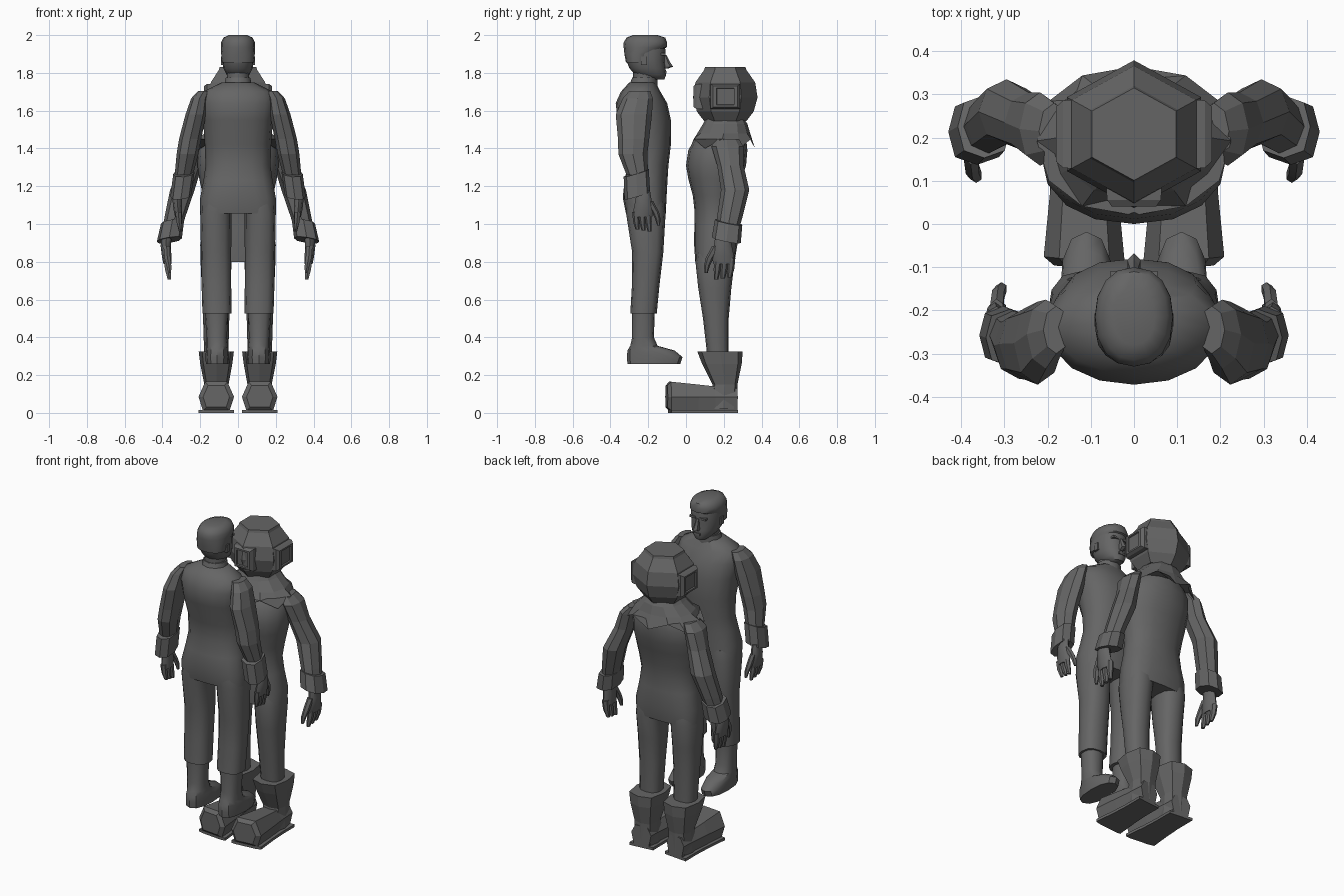
import bpy, bmesh, math

grey = bpy.data.materials.new("dark_grey")
grey.diffuse_color = (0.13, 0.13, 0.13, 1)


def finish(name, bm, smooth, mirror):
    bmesh.ops.recalc_face_normals(bm, faces=bm.faces)
    me = bpy.data.meshes.new(name)
    bm.to_mesh(me)
    bm.free()
    me.materials.append(grey)
    ob = bpy.data.objects.new(name, me)
    bpy.context.collection.objects.link(ob)
    if smooth:
        bpy.context.view_layer.objects.active = ob
        ob.select_set(True)
        bpy.ops.object.shade_smooth_by_angle(angle=math.radians(smooth))
        ob.select_set(False)
    if mirror:
        ob.modifiers.new("mirror", "MIRROR")
    return ob


def skin(name, sections, smooth=0, mirror=True):
    """Bridge matching point loops and cap both ends."""
    bm = bmesh.new()
    loops = [[bm.verts.new(p) for p in s] for s in sections]
    n = len(loops[0])
    for a, b in zip(loops, loops[1:]):
        for i in range(n):
            bm.faces.new((a[i], a[(i + 1) % n], b[(i + 1) % n], b[i]))
    bm.faces.new(loops[0])
    bm.faces.new(loops[-1])
    return finish(name, bm, smooth, mirror)


def loft(name, rings, n=8, smooth=0, mirror=True, power=2.0, tx=0.0, ty=0.0, zigzag=0.0):
    """Skin rings (x0, x1, y0, y1, z[, power]); tx/ty tilt each ring, zigzag offsets the last one."""
    sections = []
    for k, (x0, x1, y0, y1, z, *own) in enumerate(rings):
        p = own[0] if own else power
        loop = []
        for i in range(n):
            a = math.pi / 2 + 2 * math.pi * i / n
            c, s = (math.copysign(abs(f(a)) ** (2 / p), f(a)) if abs(f(a)) > 1e-6 else 0.0
                    for f in (math.cos, math.sin))
            dx, dy = c * (x1 - x0) / 2, s * (y1 - y0) / 2
            dz = zigzag * (1 if i % 2 else -1) if k == len(rings) - 1 else 0
            loop.append(((x0 + x1) / 2 + dx, (y0 + y1) / 2 + dy, z + dx * tx + dy * ty + dz))
        sections.append(loop)
    return skin(name, sections, smooth, mirror)


def centred(rows):
    return [(-w, w, *rest) for w, *rest in rows]


def block(name, c, s, mirror=False):
    bm = bmesh.new()
    bmesh.ops.create_cube(bm, size=1)
    for v in bm.verts:
        v.co = [c[i] + v.co[i] * s[i] for i in range(3)]
    return finish(name, bm, 0, mirror)


def hand(name, x, y, z, d, s):
    """Palm, three fingers and a thumb; d is the facing direction along y."""
    def ring(cx, cy, w, l, h):
        return (x + (cx - w) * s, x + (cx + w) * s, y + (d * cy - l) * s, y + (d * cy + l) * s, z + h * s)
    loft(name + "_palm", [ring(0, 0, .026, .036, .03), ring(.004, 0, .026, .046, -.03),
                          ring(0, 0, .024, .056, -.08), ring(-.004, -.006, .02, .054, -.12)], 8, 40)
    for i, c in enumerate((-.044, -.01, .024)):
        loft(f"{name}_finger_{i}", [ring(-.002, c, .019, .019, -.09), ring(-.006, c + .004, .017, .018, -.145),
                                    ring(-.014, c + .01, .01, .011, -.188 - .006 * i)], 6, 40)
    loft(name + "_thumb", [ring(0, .03, .018, .024, -.03), ring(-.004, .066, .017, .02, -.09),
                           ring(-.012, .08, .014, .015, -.13), ring(-.016, .084, .008, .008, -.165)], 6, 40)


# ---------- Bare-headed man, facing +y ----------
loft("man_torso", centred([
    (.2, -.318, -.107, 1.055, 3.2), (.2, -.335, -.103, 1.14, 2.6), (.183, -.325, -.098, 1.23, 2.3),
    (.172, -.31, -.093, 1.31, 2.2), (.176, -.32, -.08, 1.42, 2.2), (.185, -.362, -.08, 1.55, 2.3),
    (.2, -.372, -.10, 1.64, 2.1), (.185, -.345, -.135, 1.70, 2.1), (.085, -.30, -.16, 1.75)]), 16, 50, False)
loft("man_collar", centred([(.08, -.305, -.15, 1.72), (.068, -.285, -.15, 1.775)]), 10, 40, False)
loft("man_leg", [
    (.02, .188, -.315, -.115, 1.12), (.034, .2, -.317, -.108, 1.055), (.036, .196, -.285, -.12, .85),
    (.036, .193, -.286, -.14, .68), (.034, .188, -.295, -.155, .525)], 12, 40, True, 2.5)
loft("man_boot", [
    (.053, .175, -.285, -.165, .54), (.058, .167, -.285, -.17, .40), (.054, .167, -.295, -.15, .355),
    (.05, .17, -.31, -.06, .33), (.048, .172, -.313, -.018, .295), (.05, .17, -.31, -.03, .26)], 12, 40, True, 2.4)
loft("man_arm", [
    (.15, .21, -.30, -.19, 1.705), (.16, .248, -.335, -.175, 1.665), (.168, .278, -.372, -.18, 1.58),
    (.195, .312, -.36, -.195, 1.45), (.21, .325, -.358, -.205, 1.37), (.238, .335, -.315, -.2, 1.26)], 8, 0)
loft("man_cuff", [(.23, .343, -.33, -.197, 1.27), (.247, .358, -.325, -.19, 1.15)], 8, 0,
     power=2.6, tx=-.1, ty=.3)
hand("man_hand", .318, -.225, 1.15, 1, .95)

# Head with hair cap, face features and ears
loft("man_neck", centred([(.06, -.28, -.16, 1.74), (.058, -.28, -.15, 1.83)]), 12, 50, False)
loft("man_head", centred([
    (.035, -.20, -.115, 1.765), (.06, -.27, -.105, 1.79), (.078, -.30, -.108, 1.825),
    (.084, -.318, -.112, 1.87), (.085, -.322, -.108, 1.92), (.08, -.31, -.12, 1.965)]), 16, 50, False, 2.2)
loft("man_hair", centred([
    (.085, -.318, -.19, 1.855), (.089, -.326, -.17, 1.90), (.091, -.33, -.102, 1.935),
    (.09, -.33, -.10, 1.96), (.077, -.315, -.11, 1.987), (.048, -.28, -.15, 2.0)]), 16, 50, False, 2.2)
loft("man_nose", centred([(.009, -.13, -.103, 1.895), (.014, -.13, -.083, 1.855),
                          (.018, -.13, -.068, 1.833), (.012, -.13, -.098, 1.822)]), 6, 0, False)
block("man_brow", (.034, -.122, 1.898), (.04, .026, .012), True)
block("man_lips", (0, -.114, 1.803), (.04, .022, .012))
block("man_ear", (.085, -.222, 1.865), (.012, .03, .045), True)

# ---------- Diver, facing -y ----------
loft("diver_torso", centred([
    (.198, .049, .257, .80, 3.2), (.2, .043, .272, .89, 2.6), (.183, .044, .266, .99, 2.3),
    (.174, .045, .262, 1.07, 2.2), (.186, .036, .275, 1.15, 2.2), (.205, .012, .295, 1.24, 2.2),
    (.215, .0, .318, 1.31, 2.2), (.21, .012, .325, 1.39, 2.2), (.185, .04, .32, 1.44),
    (.12, .08, .31, 1.5)]), 16, 50, False)
loft("diver_leg", [
    (.02, .186, .06, .25, .87), (.034, .198, .05, .257, .80), (.04, .192, .065, .24, .66),
    (.046, .185, .09, .226, .5), (.052, .178, .115, .225, .28)], 12, 40, True, 2.5)
loft("diver_arm", [
    (.15, .22, .15, .28, 1.45), (.17, .265, .135, .305, 1.41), (.19, .30, .165, .305, 1.31),
    (.23, .36, .185, .335, 1.18), (.278, .388, .165, .30, 1.04), (.30, .40, .16, .28, .97)], 8, 0)
loft("diver_cuff", [(.285, .408, .153, .298, 1.01), (.297, .43, .137, .29, .915)], 8, 0,
     power=2.6, tx=-.15, ty=-.2)
hand("diver_hand", .378, .195, .915, -1, 1.05)

# Flared collar with a pointed hem
loft("diver_collar", centred([
    (.085, .11, .30, 1.57), (.12, .09, .325, 1.53), (.175, .06, .34, 1.48), (.225, .02, .365, 1.425)]),
    12, 0, False, 2.2, zigzag=.025)

# Weighted boots: shaft, foot and sole, widening towards the toe
loft("diver_boot_shaft", [
    (.022, .208, .06, .30, .325), (.03, .20, .085, .295, .26), (.05, .178, .14, .272, .15),
    (.05, .18, .12, .268, .02)], 8, 0, True, 3.2)
foot, sole = [], []
for y, w, zt in ((-.103, .07, .145), (-.085, .094, .165), (.06, .08, .15), (.15, .07, .14), (.268, .062, .13)):
    zm, zb = .085, .03 if y < -.1 else .012
    pts = [(-.75 * w, zb), (-w, zm), (-.62 * w, zt), (.62 * w, zt), (w, zm), (.75 * w, zb)]
    foot.append([(.115 + px, y + .1 * px, pz) for px, pz in pts])
    ws = max(w, .075) if y > -.1 else w - .01
    sole.append([(.115 + a * ws, max(y, -.09) + .1 * a * ws, z) for a, z in ((-1, 0), (-1, .016), (1, .016), (1, 0))])
skin("diver_boot_foot", foot)
skin("diver_boot_sole", sole)

# Hexagonal helmet with cap
loft("diver_helmet", [(-1.05 * r, 1.05 * r, .208 - r, .208 + r, z) for r, z in (
    (.112, 1.545), (.15, 1.595), (.171, 1.67), (.158, 1.75), (.112, 1.815), (.107, 1.83))], 6, 0, False)


def window(name, angle, dist, k):
    """Framed port with a sunken pane, pointing outward at an angle."""
    sections = []
    for d, h, v in ((-.05, .082, .068), (0, .078, .066), (.016, .064, .056), (.016, .047, .046), (.008, .045, .043)):
        u = dist + d
        sections.append([(u * math.cos(angle) - sx * h * k * math.sin(angle),
                          .208 + u * math.sin(angle) + sx * h * k * math.cos(angle), 1.675 + sz * v)
                         for sx, sz in ((-1, -1), (1, -1), (1, 1), (-1, 1))])
    skin(name, sections, 0, False)


window("helmet_right_window", 0, .164, 1)
window("helmet_left_window", math.pi, .164, 1)
window("helmet_front_window", -math.pi / 2, .152, .8)
